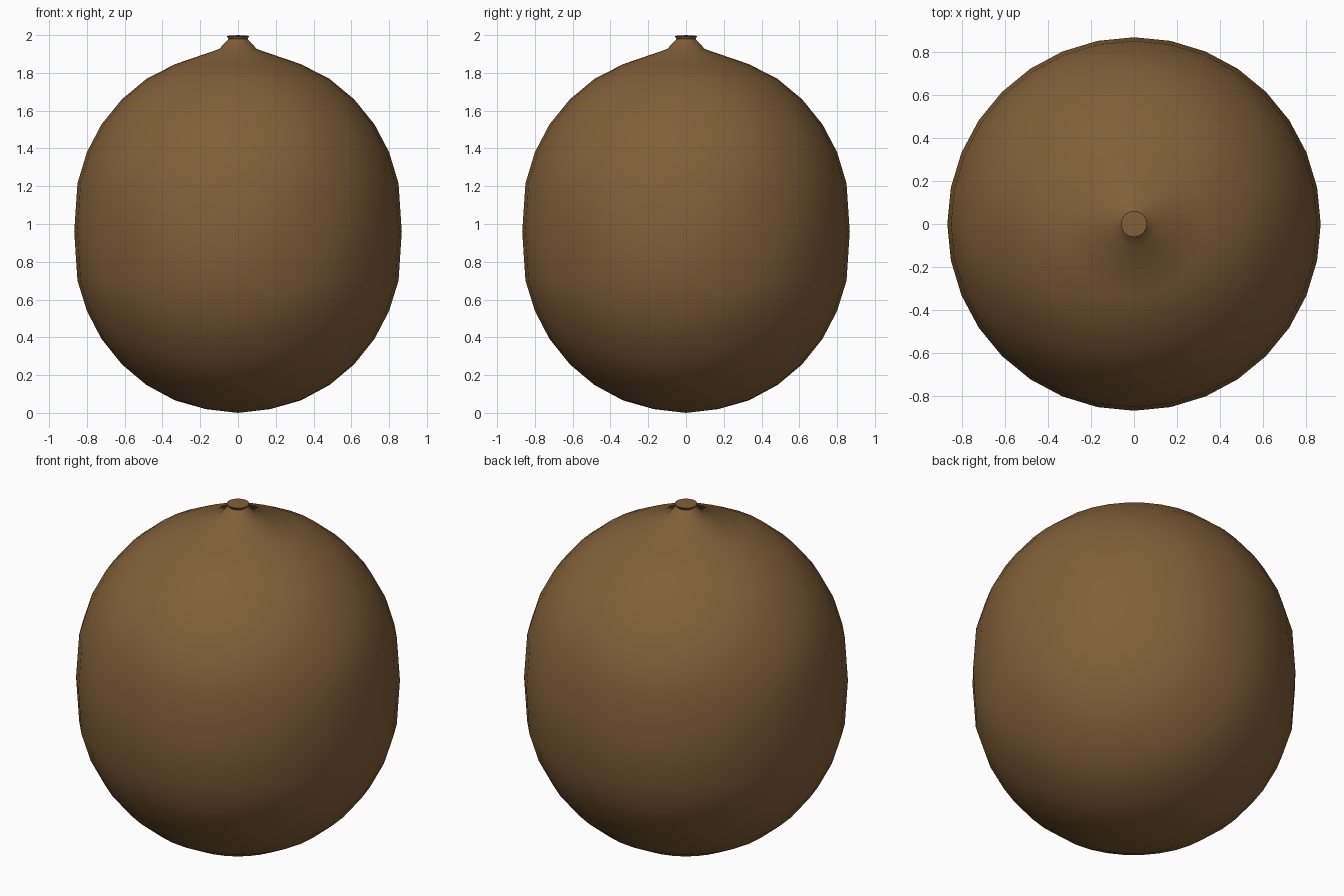
import bpy, bmesh
from math import sin, cos, tau

if "Cube" in bpy.data.objects:
    bpy.data.objects.remove(bpy.data.objects["Cube"])

SEGMENTS = 32


def lathe(name, profile, material):
    """Revolve (radius, height) points around z; radius 0 makes a pole."""
    bm = bmesh.new()
    rings = []
    for r, z in profile:
        if r == 0:
            rings.append([bm.verts.new((0, 0, z))] * SEGMENTS)
        else:
            rings.append([bm.verts.new((r * cos(tau * i / SEGMENTS), r * sin(tau * i / SEGMENTS), z))
                          for i in range(SEGMENTS)])
    for low, high in zip(rings, rings[1:]):
        for i in range(SEGMENTS):
            j = (i + 1) % SEGMENTS
            corners = dict.fromkeys((low[i], low[j], high[j], high[i]))
            bm.faces.new(list(corners))
    bmesh.ops.recalc_face_normals(bm, faces=bm.faces)
    for f in bm.faces:
        f.smooth = True
    mesh = bpy.data.meshes.new(name)
    bm.to_mesh(mesh)
    bm.free()
    mesh.materials.append(material)
    obj = bpy.data.objects.new(name, mesh)
    bpy.context.collection.objects.link(obj)
    return obj


brown = bpy.data.materials.new("brown_skin")
brown.diffuse_color = (0.22, 0.115, 0.04, 1)
brown.use_nodes = True
brown.node_tree.nodes["Principled BSDF"].inputs["Base Color"].default_value = brown.diffuse_color

# Rounded, slightly stretched fruit body flowing into a short flared stem
profile = [
    (0, 0), (0.17, 0.02), (0.333, 0.066), (0.485, 0.148), (0.615, 0.257),
    (0.723, 0.392), (0.80, 0.54), (0.85, 0.70), (0.867, 0.96), (0.85, 1.215),
    (0.80, 1.38), (0.723, 1.527), (0.615, 1.66), (0.485, 1.768), (0.333, 1.846),
    (0.10, 1.926), (0.05, 1.98), (0.06, 1.996), (0, 2.0),
]
fruit = lathe("fruit_body", profile, brown)

# Keep the rim of the stem crisp
bpy.context.view_layer.objects.active = fruit
fruit.select_set(True)
bpy.ops.object.shade_smooth_by_angle(angle=1.1)
